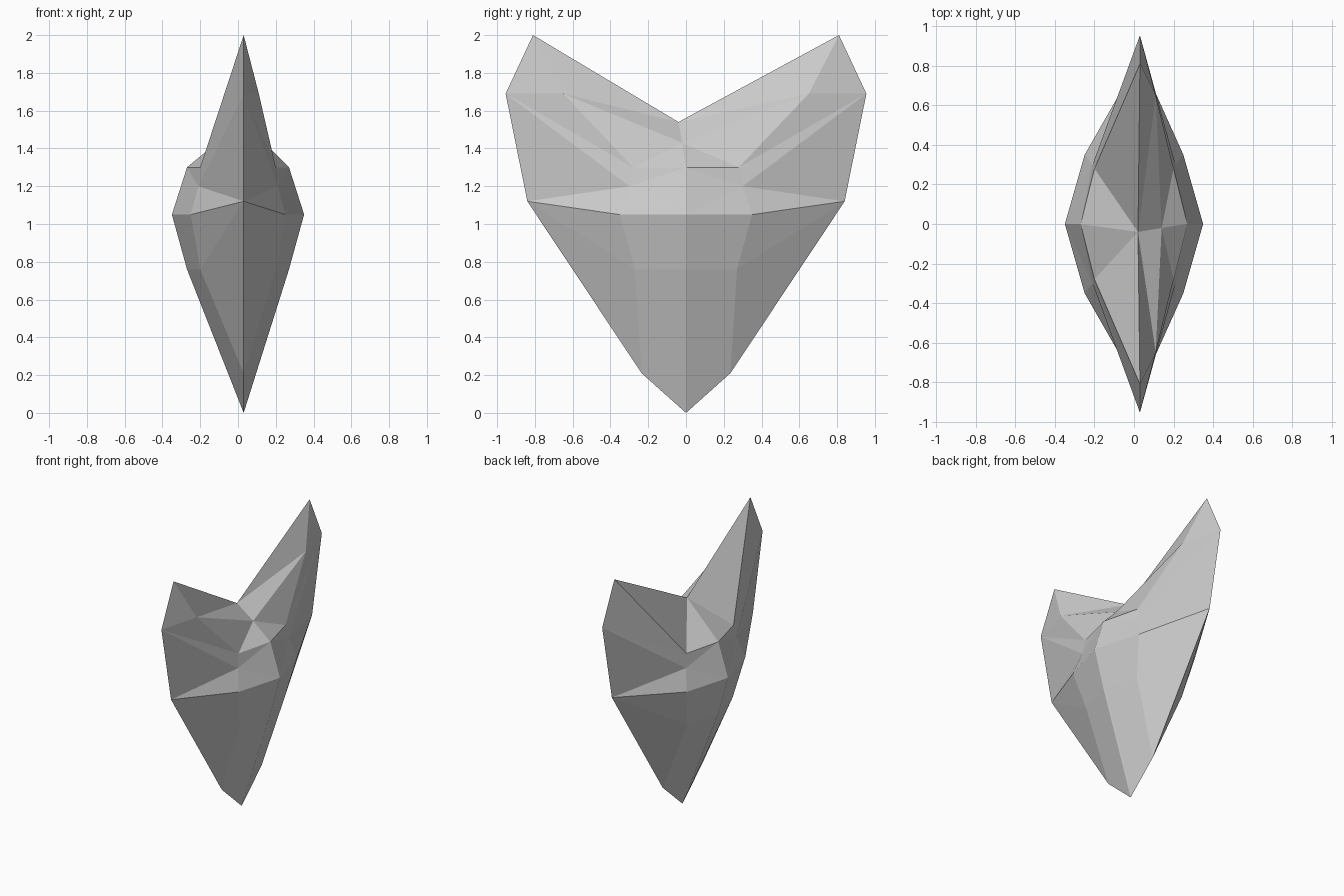
import bpy
import bmesh

if "Cube" in bpy.data.objects:
    bpy.data.objects.remove(bpy.data.objects["Cube"], do_unlink=True)

# One flat stone grey
grey = bpy.data.materials.new("stone_grey")
grey.use_nodes = True
colour = (0.6, 0.6, 0.6, 1)
grey.diffuse_color = colour
grey.node_tree.nodes["Principled BSDF"].inputs["Base Color"].default_value = colour

RIDGE = 0.03

# Points on the centre line, shared by both lobes
centre = {"tip": (RIDGE, 0, 0), "notch": (0.02, -0.04, 1.54)}
# Outline of a lobe, shared by both cheeks (y, z)
rim = {"rim_low": (0.235, 0.21), "rim_mid": (0.84, 1.12),
       "rim_high": (0.955, 1.69), "peak": (0.81, 2)}
# Bulging cheek points: middle ones (x, z), and ones at the lobes (x, y, z)
middle = {"low_mid": (0.27, 0.76), "waist_mid": (0.35, 1.05), "top_mid": (0.27, 1.3)}
lobe = {"low_side": (0.2, 0.27, 0.76), "waist_side": (0.25, 0.35, 1.05),
        "dent": (0.21, 0.3, 1.2), "top_side": (0.2, 0.28, 1.3)}

# Facets of one quarter
shared = ["tip rim_low low_side low_mid", "low_mid low_side waist_side waist_mid",
          "rim_low rim_mid low_side", "rim_mid waist_side low_side",
          "rim_mid dent waist_side", "waist_side dent waist_mid",
          "dent top_side top_mid", "dent top_mid waist_mid",
          "rim_mid rim_high dent", "rim_high top_side dent"]
plain_top = ["rim_high peak top_side", "peak notch top_side", "notch top_mid top_side"]
cut_top = ["rim_high peak brow", "rim_high brow top_side", "peak notch brow",
           "notch saddle brow", "brow saddle top_side", "saddle top_mid top_side"]

bm = bmesh.new()
verts = {name: bm.verts.new(co) for name, co in centre.items()}
for side in (1, -1):
    for name, (y, z) in rim.items():
        verts[name, side] = bm.verts.new((RIDGE, side * y, z))

for cheek in (1, -1):
    # Cheek points; only the left cheek has the extra brow and saddle
    local = {n: bm.verts.new((cheek * x, 0, z)) for n, (x, z) in middle.items()}
    points = dict(lobe)
    if cheek > 0:
        local["saddle"] = bm.verts.new((0.14, -0.02, 1.43))
        points["brow"] = (0.11, 0.65, 1.69)
    for side in (1, -1):
        quarter = {n: bm.verts.new((cheek * x, side * y, z))
                   for n, (x, y, z) in points.items()}
        quarter.update(local)
        for name in rim:
            quarter[name] = verts[name, side]
        for name in centre:
            quarter[name] = verts[name]
        for facet in shared + (cut_top if cheek > 0 else plain_top):
            bm.faces.new([quarter[n] for n in facet.split()])

bmesh.ops.recalc_face_normals(bm, faces=bm.faces)
mesh = bpy.data.meshes.new("faceted_heart")
bm.to_mesh(mesh)
bm.free()
mesh.materials.append(grey)
heart = bpy.data.objects.new("faceted_heart", mesh)
bpy.context.collection.objects.link(heart)
